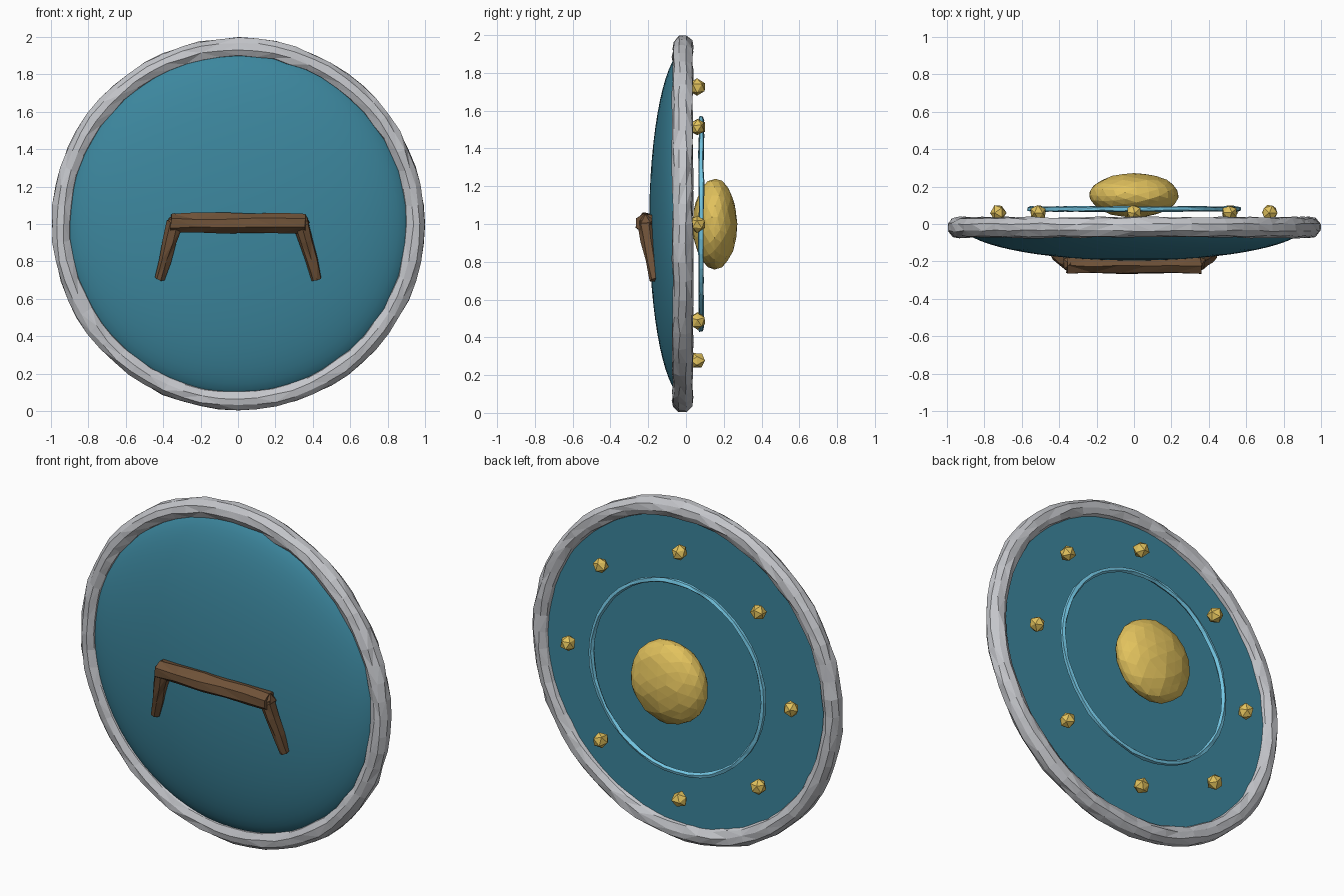
import bpy, bmesh, math, random
from mathutils import Vector, Matrix

if "Cube" in bpy.data.objects:
    bpy.data.objects.remove(bpy.data.objects["Cube"])

random.seed(4)
C = Vector((0, 0, 1))  # shield centre


def material(name, rgb):
    m = bpy.data.materials.new(name)
    m.diffuse_color = (*rgb, 1)
    m.use_nodes = True
    m.node_tree.nodes["Principled BSDF"].inputs["Base Color"].default_value = m.diffuse_color
    return m


TEAL = material("teal_paint", (0.045, 0.24, 0.34))
BLUE = material("light_blue", (0.17, 0.56, 0.76))
GOLD = material("gold", (0.76, 0.54, 0.11))
WOOD = material("wood", (0.16, 0.085, 0.04))
STEEL = material("steel", (0.55, 0.56, 0.59))


def finish(bm, name, mat, jitter=0.0):
    """Roughen the vertices a little for a hewn look and make the object."""
    for v in bm.verts:
        v.co += Vector([random.uniform(-jitter, jitter) for _ in range(3)])
    bmesh.ops.triangulate(bm, faces=[f for f in bm.faces if len(f.verts) == 4])
    bmesh.ops.recalc_face_normals(bm, faces=bm.faces)
    me = bpy.data.meshes.new(name)
    bm.to_mesh(me)
    bm.free()
    me.materials.append(mat)
    ob = bpy.data.objects.new(name, me)
    bpy.context.collection.objects.link(ob)
    return ob


def lathe(profile, steps, closed):
    """Revolve (radius, y) points about the shield's y axis."""
    bm = bmesh.new()
    vs = [bm.verts.new(C + Vector((r, y, 0))) for r, y in profile]
    es = [bm.edges.new(p) for p in zip(vs, vs[1:])]
    if closed:
        es.append(bm.edges.new((vs[-1], vs[0])))
    bmesh.ops.spin(bm, geom=vs + es, cent=C, axis=(0, 1, 0),
                   angle=math.tau, steps=steps)
    bmesh.ops.remove_doubles(bm, verts=bm.verts, dist=1e-5)
    return bm


def ring(name, mat, major, minor, y, steps, sides, jitter):
    prof = [(major + minor * math.cos(a), y + minor * math.sin(a))
            for a in (math.tau * (i + 0.5) / sides for i in range(sides))]
    return finish(lathe(prof, steps, True), name, mat, jitter)


def ball(name, mat, loc, radii, sub, jitter):
    bm = bmesh.new()
    turn = Matrix.Rotation(random.uniform(0, math.tau), 4, 'Y')
    bmesh.ops.create_icosphere(
        bm, subdivisions=sub, radius=1,
        matrix=Matrix.Translation(loc) @ Matrix.Diagonal((*radii, 1)) @ turn)
    return finish(bm, name, mat, jitter)


def beam(name, mat, a, b, r1, r2, jitter, sides=7, cuts=5):
    """Rough tapered wooden stick from a to b."""
    a, b = Vector(a), Vector(b)
    rot = (b - a).to_track_quat('Z', 'Y')
    bm = bmesh.new()
    rows = []
    for i in range(cuts + 1):
        t = i / cuts
        r = r1 + (r2 - r1) * t
        rows.append([bm.verts.new(a.lerp(b, t) + rot @ Vector(
            (r * math.cos(k * math.tau / sides), r * math.sin(k * math.tau / sides), 0)))
            for k in range(sides)])
    for p, q in zip(rows, rows[1:]):
        for k in range(sides):
            n = (k + 1) % sides
            bm.faces.new((p[k], p[n], q[n], q[k]))
    bm.faces.new(rows[0])
    bm.faces.new(rows[-1])
    return finish(bm, name, mat, jitter)


# Domed front with a flat back
dome = [(0.925 * math.sin(a), -0.195 * math.cos(a))
        for a in (math.pi / 2 * i / 16 for i in range(17))]
body = finish(lathe(dome + [(0, 0)], 72, False), "shield_body", TEAL)
bpy.context.view_layer.objects.active = body
body.select_set(True)
bpy.ops.object.shade_smooth_by_angle(angle=math.radians(35))
body.select_set(False)

# Hewn metal rim and the thin decorative ring on the back
ring("rim", STEEL, 0.943, 0.055, -0.018, 60, 9, 0.005)
ring("trim_ring", BLUE, 0.557, 0.015, 0.08, 44, 5, 0.003)

# Central boss and eight studs
ball("boss", GOLD, (0, 0.153, 1), (0.24, 0.117, 0.24), 3, 0.003)
for i in range(8):
    a = i * math.tau / 8
    ball(f"stud_{i + 1}", GOLD,
         (0.725 * math.cos(a), 0.06, 1 + 0.725 * math.sin(a)), (0.045,) * 3, 1, 0.003)

# Wooden grip with two splayed legs
beam("grip", WOOD, (-0.36, -0.213, 1.005), (0.36, -0.213, 1.005), 0.055, 0.055, 0.005)
for s, side in ((-1, "left"), (1, "right")):
    beam(f"grip_leg_{side}", WOOD, (s * 0.335, -0.215, 1.01),
         (s * 0.42, -0.165, 0.705), 0.045, 0.028, 0.004, cuts=3)
    ball(f"grip_knuckle_{side}", WOOD, (s * 0.335, -0.213, 1.005), (0.052,) * 3, 1, 0.003)
